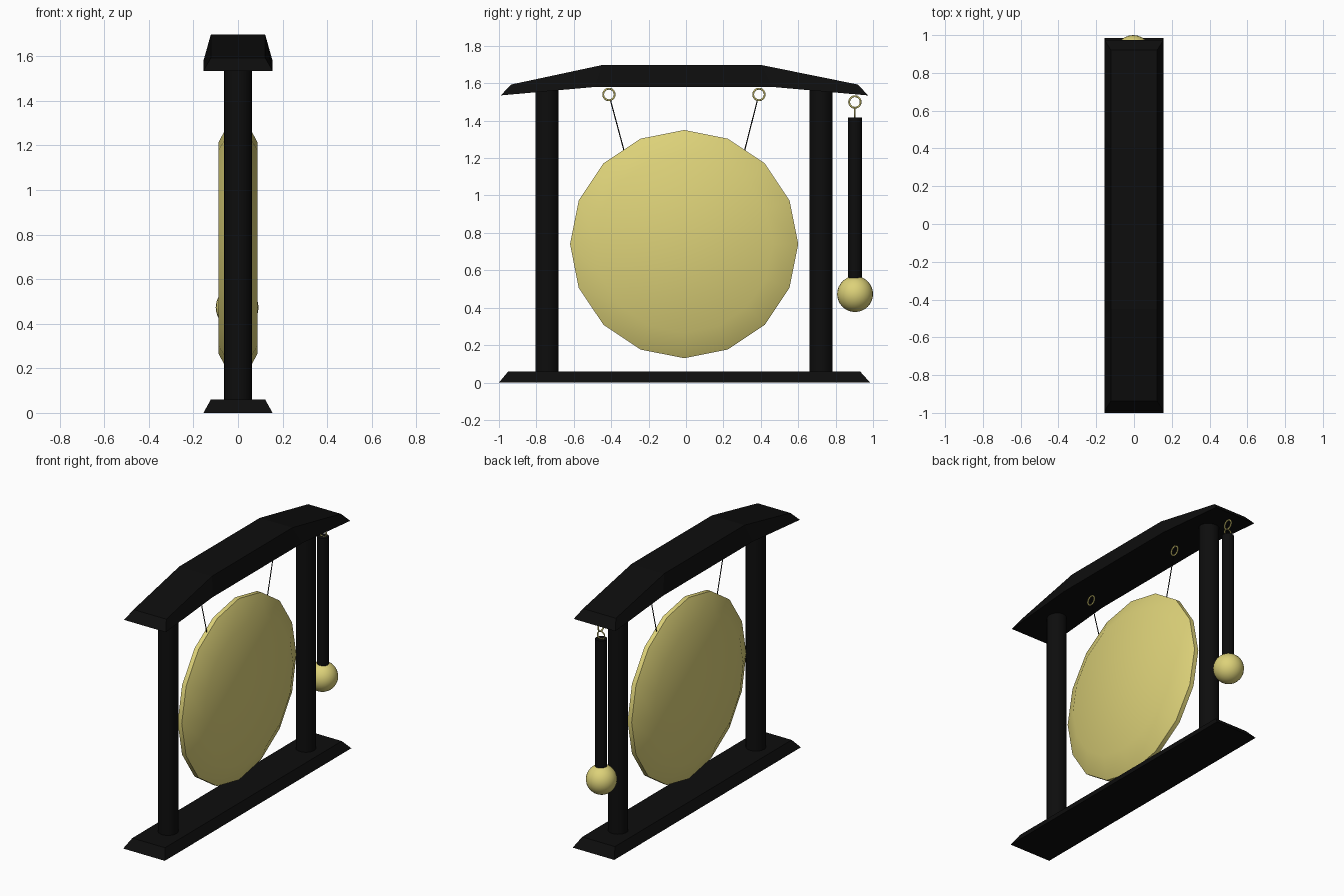
import bpy, bmesh, math
from mathutils import Vector

if "Cube" in bpy.data.objects:
    bpy.data.objects.remove(bpy.data.objects["Cube"])


def material(name, rgb):
    m = bpy.data.materials.new(name)
    m.diffuse_color = (*rgb, 1)
    m.use_nodes = True
    m.node_tree.nodes["Principled BSDF"].inputs["Base Color"].default_value = m.diffuse_color
    return m


BLACK = material("black_lacquer", (0.004, 0.004, 0.004))
GOLD = material("pale_brass", (0.72, 0.64, 0.19))


def finish(name, bm, mat, smooth=None):
    bmesh.ops.recalc_face_normals(bm, faces=bm.faces[:])
    me = bpy.data.meshes.new(name)
    bm.to_mesh(me)
    bm.free()
    me.materials.append(mat)
    ob = bpy.data.objects.new(name, me)
    bpy.context.collection.objects.link(ob)
    if smooth:
        bpy.ops.object.select_all(action='DESELECT')
        ob.select_set(True)
        bpy.context.view_layer.objects.active = ob
        bpy.ops.object.shade_smooth_by_angle(angle=math.radians(smooth))
    return ob


def beam(name, stations):
    """Trapezoid beam along y; station = (bottom y, bottom z, top y, top z)."""
    bm = bmesh.new()
    rings = []
    for by, bz, ty, tz in stations:
        rings.append([bm.verts.new(p) for p in
                      ((-0.155, by, bz), (0.155, by, bz), (0.122, ty, tz), (-0.122, ty, tz))])
    for a, b in zip(rings, rings[1:]):
        for i in range(4):
            j = (i + 1) % 4
            bm.faces.new((a[i], a[j], b[j], b[i]))
    bm.faces.new(rings[0])
    bm.faces.new(rings[-1])
    return finish(name, bm, BLACK)


def rod(name, a, b, r, sides, mat):
    a, b = Vector(a), Vector(b)
    bm = bmesh.new()
    bmesh.ops.create_cone(bm, cap_ends=True, segments=sides, radius1=r, radius2=r,
                          depth=(b - a).length)
    bm.transform((b - a).to_track_quat('Z', 'Y').to_matrix().to_4x4())
    bmesh.ops.translate(bm, verts=bm.verts, vec=(a + b) / 2)
    return finish(name, bm, mat, 40)


def ring(name, loc, r, tube, rot):
    bpy.ops.mesh.primitive_torus_add(location=loc, rotation=rot, major_radius=r,
                                     minor_radius=tube, major_segments=16, minor_segments=8)
    ob = bpy.context.object
    ob.name = name
    ob.data.materials.append(GOLD)
    bpy.ops.object.shade_smooth_by_angle(angle=math.radians(50))


# Base plank and arched roof beam
beam("base", [(-1.0, 0, -0.95, 0.06), (0.984, 0, 0.93, 0.06)])
beam("roof_beam", [(-0.99, 1.535, -0.936, 1.593), (-0.49, 1.58, -0.45, 1.697),
                   (0.465, 1.58, 0.406, 1.697), (0.973, 1.535, 0.92, 1.593)])

# Posts
for name, y in (("left_post", -0.743), ("right_post", 0.722)):
    rod(name, (0, y, 0.05), (0, y, 1.575), 0.062, 24, BLACK)

# Gong: 16-sided disc with bevelled faces and a thin rim
bm = bmesh.new()
N = 16
loops = []
for x, r in ((-0.087, 0.475), (-0.015, 0.61), (0.015, 0.61), (0.087, 0.475)):
    loops.append([bm.verts.new((x, -0.01 + r * math.cos(2 * math.pi * i / N),
                                0.74 + r * math.sin(2 * math.pi * i / N))) for i in range(N)])
for a, b in zip(loops, loops[1:]):
    for i in range(N):
        j = (i + 1) % N
        bm.faces.new((a[i], a[j], b[j], b[i]))
for loop, x in ((loops[0], -0.087), (loops[-1], 0.087)):
    c = bm.verts.new((x, -0.01, 0.74))
    for i in range(N):
        bm.faces.new((loop[i], loop[(i + 1) % N], c))
finish("gong", bm, GOLD, 40)

# Hanging rings and cords for the gong
FACING_X = (0, math.pi / 2, 0)
FACING_Y = (math.pi / 2, 0, 0)
for side, y, low in (("left", -0.412, -0.33), ("right", 0.39, 0.312)):
    ring(side + "_ring", (0, y, 1.54), 0.031, 0.005, FACING_X)
    rod(side + "_cord", (0, y + (0.008 if y < 0 else -0.008), 1.51), (0, low, 1.235),
        0.003, 8, BLACK)

# Mallet hanging from the roof end
ring("mallet_ring", (0, 0.903, 1.50), 0.031, 0.005, FACING_X)
ring("mallet_eye", (0, 0.903, 1.44), 0.026, 0.004, FACING_Y)
rod("mallet_handle", (0, 0.903, 0.53), (0, 0.903, 1.418), 0.037, 16, BLACK)
bm = bmesh.new()
bmesh.ops.create_uvsphere(bm, u_segments=24, v_segments=16, radius=0.096)
bmesh.ops.translate(bm, verts=bm.verts, vec=(-0.004, 0.904, 0.473))
finish("mallet_ball", bm, GOLD, 40)
